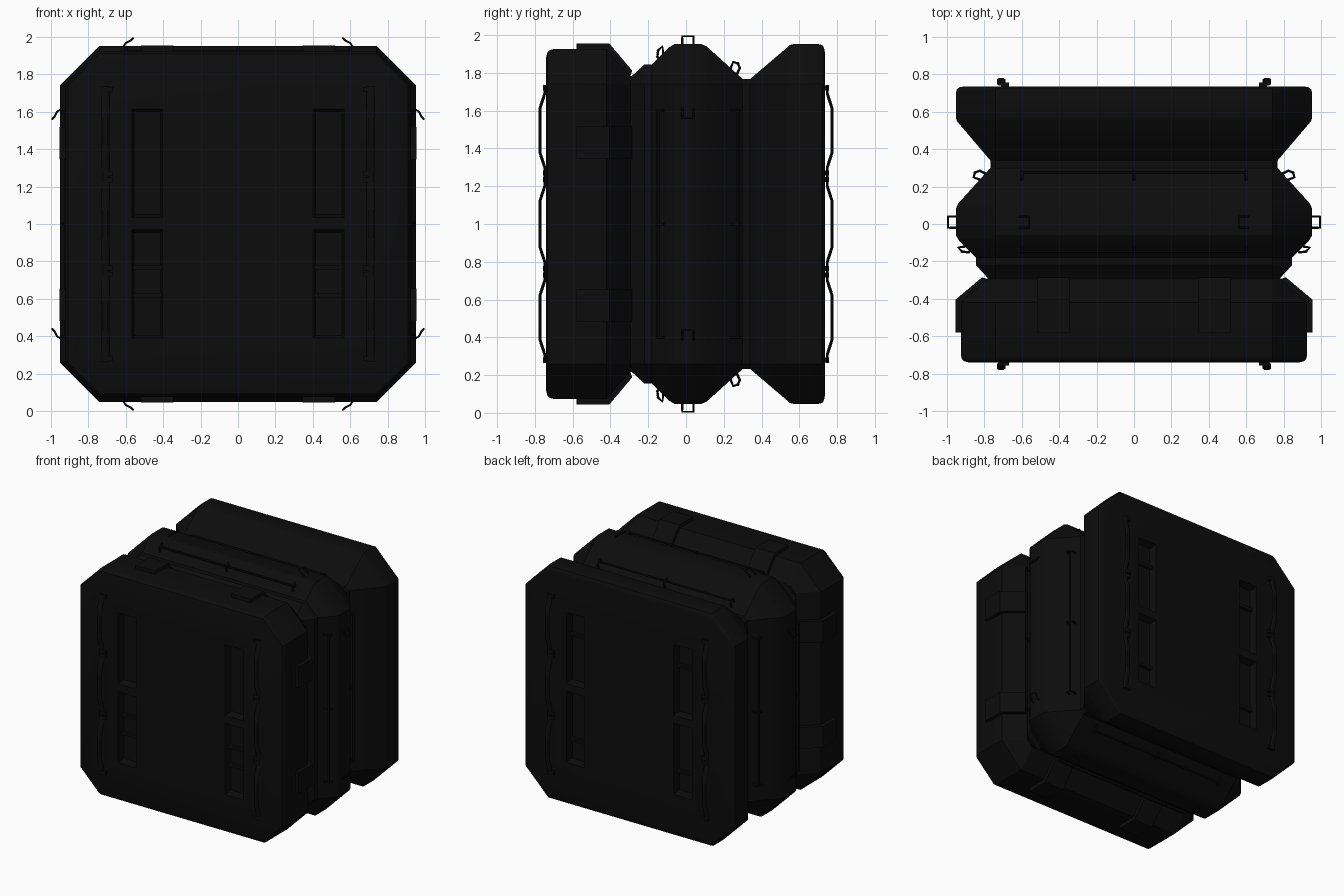
import bpy, bmesh, math
from mathutils import Matrix, Vector

cube = bpy.data.objects.get("Cube")
if cube:
    bpy.data.objects.remove(cube, do_unlink=True)

black = bpy.data.materials.new("matte_black")
black.use_nodes = True
COLOR = (0.0037, 0.0037, 0.0037, 1)
black.diffuse_color = COLOR
black.node_tree.nodes["Principled BSDF"].inputs["Base Color"].default_value = COLOR

CORNER = 0.74                       # half length of the flat sides
CENTER = Matrix.Translation((0, 0, 1))
SIDES = ("top", "left", "bottom", "right")


def side_matrix(i):
    return CENTER @ Matrix.Rotation(i * math.pi / 2, 4, "Y")


def activate(ob):
    bpy.ops.object.select_all(action="DESELECT")
    ob.select_set(True)
    bpy.context.view_layer.objects.active = ob


def add_mesh(name, bm, matrix=CENTER):
    bmesh.ops.recalc_face_normals(bm, faces=bm.faces)
    bm.transform(matrix)
    me = bpy.data.meshes.new(name)
    bm.to_mesh(me)
    bm.free()
    me.materials.append(black)
    ob = bpy.data.objects.new(name, me)
    bpy.context.collection.objects.link(ob)
    return ob


def smooth(ob):
    activate(ob)
    bpy.ops.object.shade_smooth_by_angle(angle=math.radians(30))


def loft(name, profile):
    """Octagonal shell; profile holds (y, half size)."""
    bm = bmesh.new()
    rings = []
    for y, h in profile:
        c = CORNER
        pts = [(h, c), (c, h), (-c, h), (-h, c), (-h, -c), (-c, -h), (c, -h), (h, -c)]
        rings.append([bm.verts.new((x, y, z)) for x, z in pts])
    for a, b in zip(rings, rings[1:]):
        for i in range(8):
            j = (i + 1) % 8
            bm.faces.new((a[i], a[j], b[j], b[i]))
    bm.faces.new(rings[0])
    bm.faces.new(rings[-1])
    return add_mesh(name, bm)


def box(name, lo, hi, matrix=CENTER):
    bm = bmesh.new()
    bmesh.ops.create_cube(bm, size=1)
    lo, hi = Vector(lo), Vector(hi)
    for v in bm.verts:
        v.co = (lo + hi) / 2 + v.co * (hi - lo)
    return add_mesh(name, bm, matrix)


def tube(name, paths, radius, matrix=CENTER, flat=1.0):
    """Round wires along paths, optionally widened in x."""
    cu = bpy.data.curves.new(name, "CURVE")
    cu.dimensions = "3D"
    cu.bevel_depth = radius
    cu.bevel_resolution = 1
    cu.use_fill_caps = True
    for path in paths:
        sp = cu.splines.new("POLY")
        sp.points.add(len(path) - 1)
        for p, co in zip(sp.points, path):
            p.co = (*co, 1)
    ob = bpy.data.objects.new(name, cu)
    bpy.context.collection.objects.link(ob)
    activate(ob)
    bpy.ops.object.convert(target="MESH")
    ob = bpy.context.object
    ob.data.transform(matrix @ Matrix.Diagonal((flat, 1, 1, 1)))
    ob.data.materials.clear()
    ob.data.materials.append(black)
    smooth(ob)
    return ob


def carve(shell, front):
    """Cut two tapered pockets in each panel strip."""
    s = -1 if front else 1
    face = -0.74 if front else 0.735
    bm = bmesh.new()
    for x in (-0.485, 0.485):
        for z in (-0.32, 0.325):
            geo = bmesh.ops.create_cube(bm, size=1)["verts"]
            for v in geo:
                outer = v.co.y * s > 0
                grow = 0.02 if outer else 0
                v.co = (x + v.co.x * (0.14 + grow * 1.7),
                        face + s * (0.02 if outer else -0.06),
                        z + v.co.z * (0.55 + grow * 2))
    cutter = add_mesh("pocket_cutter", bm)
    cutter.hide_render = True
    mod = shell.modifiers.new("pockets", "BOOLEAN")
    mod.operation = "DIFFERENCE"
    mod.solver = "EXACT"
    mod.object = cutter
    activate(shell)
    bpy.ops.object.modifier_apply(modifier=mod.name)
    bpy.data.objects.remove(cutter, do_unlink=True)


# Three shells with grooves between them
front = loft("front_shell", [(-0.74, 0.885), (-0.733, 0.91), (-0.72, 0.921), (-0.70, 0.926),
                             (-0.42, 0.926), (-0.295, 0.785)])
middle = loft("middle_shell", [(-0.30, 0.78), (-0.285, 0.785), (-0.22, 0.845), (-0.18, 0.845),
                               (-0.09, 0.935), (-0.06, 0.953), (0.08, 0.953), (0.11, 0.94),
                               (0.30, 0.768), (0.35, 0.768)])
rear = loft("rear_shell", [(0.34, 0.768), (0.55, 0.947), (0.57, 0.953), (0.70, 0.953),
                           (0.721, 0.947), (0.731, 0.933), (0.735, 0.91)])
carve(front, True)
carve(rear, False)
for shell in (front, middle, rear):
    smooth(shell)

# Crossbars inside the pockets
for s, label, face in ((-1, "front", -0.74), (1, "rear", 0.735)):
    for x in (-0.485, 0.485):
        for z in ((-0.23, -0.38) if s < 0 else (0.43, -0.43)):
            a, b = sorted((face - s * 0.062, face - s * 0.035))
            box(label + "_pocket_bar", (x - 0.075, a, z - 0.012), (x + 0.075, b, z + 0.012))

# Wavy grab rails with clamps on front and rear
wave = [(0.735, 0), (0.69, 0), (0.61, 1), (0.38, 1), (0.30, 0), (0.20, 0), (0.12, 1)]
wave += [(-z, out) for z, out in reversed(wave)]
for s, label, face in ((-1, "front", -0.743), (1, "rear", 0.743)):
    for x in (-0.71, 0.71):
        path = [(x / 2.5, face + s * (0.005 + 0.026 * out), z) for z, out in wave]
        tube(label + "_grab_rail", [path], 0.009, flat=2.5)
        cx = x - math.copysign(0.02, x)
        for z in (0.72, 0.27, 0.235, -0.235, -0.27, -0.72):
            a, b = sorted((face - s * 0.01, face + s * 0.014))
            box(label + "_rail_clamp", (cx - 0.022, a, z - 0.013), (cx + 0.022, b, z + 0.013))

for i, side in enumerate(SIDES):
    m = side_matrix(i)

    # Bent straps over the front shell edge
    for x in (-0.432, 0.432):
        bm = bmesh.new()
        outer = [(-0.58, 0.955), (-0.405, 0.955), (-0.285, 0.812)]
        inner = [(-0.295, 0.78), (-0.42, 0.92), (-0.58, 0.92)]
        ends = [[bm.verts.new((x + dx, y, z)) for y, z in outer + inner]
                for dx in (-0.087, 0.087)]
        n = len(ends[0])
        for k in range(n):
            j = (k + 1) % n
            bm.faces.new((ends[0][k], ends[0][j], ends[1][j], ends[1][k]))
        for end in ends:
            bm.faces.new(end)
        add_mesh(side + "_strap", bm, m)

    # Wire tie loops on the middle shell
    for s in (-1, 1):
        arc = [(0.615, 0.945), (0.60, 0.968), (0.575, 0.98), (0.56, 0.994)]
        legs = [[(s * x, y, z) for x, z in arc] for y in (-0.02, 0.04)]
        tube(side + "_tie_loop", [legs[0] + legs[1][::-1]], 0.006, m)

    # Long rods held by curved hooks on both slopes
    hooks = (("rear", [(0.235, 0.82), (0.25, 0.858), (0.275, 0.85), (0.285, 0.825), (0.268, 0.79)]),
             ("front", [(-0.12, 0.90), (-0.125, 0.94), (-0.147, 0.92), (-0.152, 0.885), (-0.13, 0.865)]))
    for label, hook in hooks:
        y, z = hook[2]
        paths = [[(-0.6, y, z), (0.6, y, z)]]
        paths += [[(x, *p) for p in hook] for x in (-0.6, 0, 0.6)]
        tube(side + "_" + label + "_rod", paths, 0.008, m)
